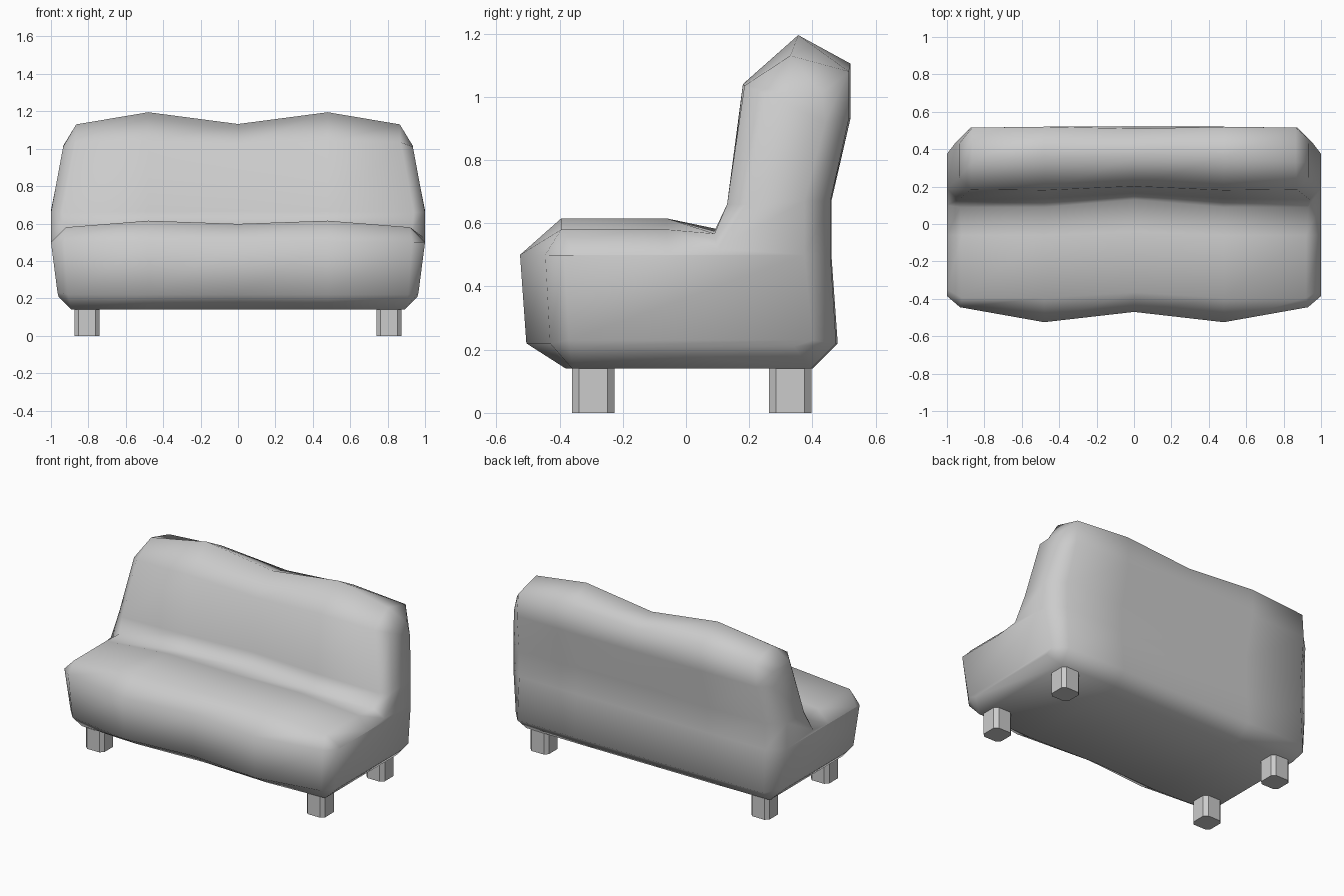
import bpy, bmesh

if "Cube" in bpy.data.objects:
    bpy.data.objects.remove(bpy.data.objects["Cube"])

# Side profile (y, z) at the fullest part of each cushion half
peak_yz = [(-.38, .14), (-.505, .22), (-.525, .50), (-.395, .615), (-.06, .615),
           (.09, .575), (.135, .665), (.18, 1.04), (.355, 1.195), (.52, 1.105),
           (.52, .93), (.46, .67), (.46, .50), (.48, .22), (.40, .14)]
# Offsets that form the shallow dip in the middle
dip = {0: (.02, 0), 1: (.04, 0), 2: (.055, 0), 3: (.03, -.017), 4: (.02, -.017), 5: (.04, 0),
       6: (.03, 0), 7: (.022, -.03), 8: (0, -.063), 9: (-.01, -.03)}
# Rounded end edge and the inset side panel (x, y, z)
edge = [(.89, -.36, .14), (.91, -.43, .22), (.93, -.445, .50), (.92, -.395, .58),
        (.92, -.06, .58), (.93, .09, .567), (.94, .13, .66), (.87, .185, 1.035),
        (.865, .33, 1.13), (.865, .515, 1.08), (.875, .515, .93), (.90, .457, .67),
        (.90, .457, .50), (.90, .475, .22), (.89, .395, .14)]
side = [(.96, -.31, .21), (.965, -.37, .23), (1, -.385, .50), (1, -.35, .50),
        (1, -.06, .50), (1, .10, .52), (1, .19, .66), (.935, .25, 1.01),
        (.935, .33, 1.015), (.935, .43, 1.01), (.95, .44, .92), (1, .375, .67),
        (1, .375, .50), (.965, .40, .23), (.96, .34, .21)]
# Strips that close the side panel
panel = [(0, 1, 13, 14), (1, 2, 12, 13), (2, 3, 4, 5, 12),
         (5, 6, 11, 12), (6, 7, 10, 11), (7, 8, 9, 10)]


def finish(bm, name, smooth):
    bmesh.ops.recalc_face_normals(bm, faces=bm.faces)
    for f in bm.faces:
        f.smooth = smooth
    mesh = bpy.data.meshes.new(name)
    bm.to_mesh(mesh)
    bm.free()
    ob = bpy.data.objects.new(name, mesh)
    bpy.context.collection.objects.link(ob)
    return ob


def mirrored(section):
    return [(-x, y, z) for x, y, z in section]


# Upholstered body: seat and backrest lofted from end to end
peak = [(.48, y, z) for y, z in peak_yz]
centre = [(0, y + dip.get(i, (0, 0))[0], z + dip.get(i, (0, 0))[1])
          for i, (y, z) in enumerate(peak_yz)]
sections = [mirrored(side), mirrored(edge), mirrored(peak), centre, peak, edge, side]
bm = bmesh.new()
rings = [[bm.verts.new(p) for p in s] for s in sections]
n = len(peak_yz)
for a, b in zip(rings, rings[1:]):
    for i in range(n):
        j = (i + 1) % n
        bm.faces.new((a[i], a[j], b[j], b[i]))
for ring in (rings[0], rings[-1]):
    for strip in panel:
        bm.faces.new([ring[i] for i in strip])
finish(bm, "sofa_body", True)


# Legs: square blocks with chamfered corners
def leg(name, cx, cy, h=.067, c=.022, top=.145):
    outline = [(h, h - c), (h - c, h), (c - h, h), (-h, h - c),
               (-h, c - h), (c - h, -h), (h - c, -h), (h, c - h)]
    bm = bmesh.new()
    base = bm.faces.new([bm.verts.new((cx + x, cy + y, 0)) for x, y in outline])
    ext = bmesh.ops.extrude_face_region(bm, geom=[base], use_keep_orig=True)
    moved = [v for v in ext["geom"] if isinstance(v, bmesh.types.BMVert)]
    bmesh.ops.translate(bm, vec=(0, 0, top), verts=moved)
    finish(bm, name, False)


for sx, s in ((-1, "left"), (1, "right")):
    leg("front_leg_" + s, sx * .807, -.293)
    leg("back_leg_" + s, sx * .807, .33)
